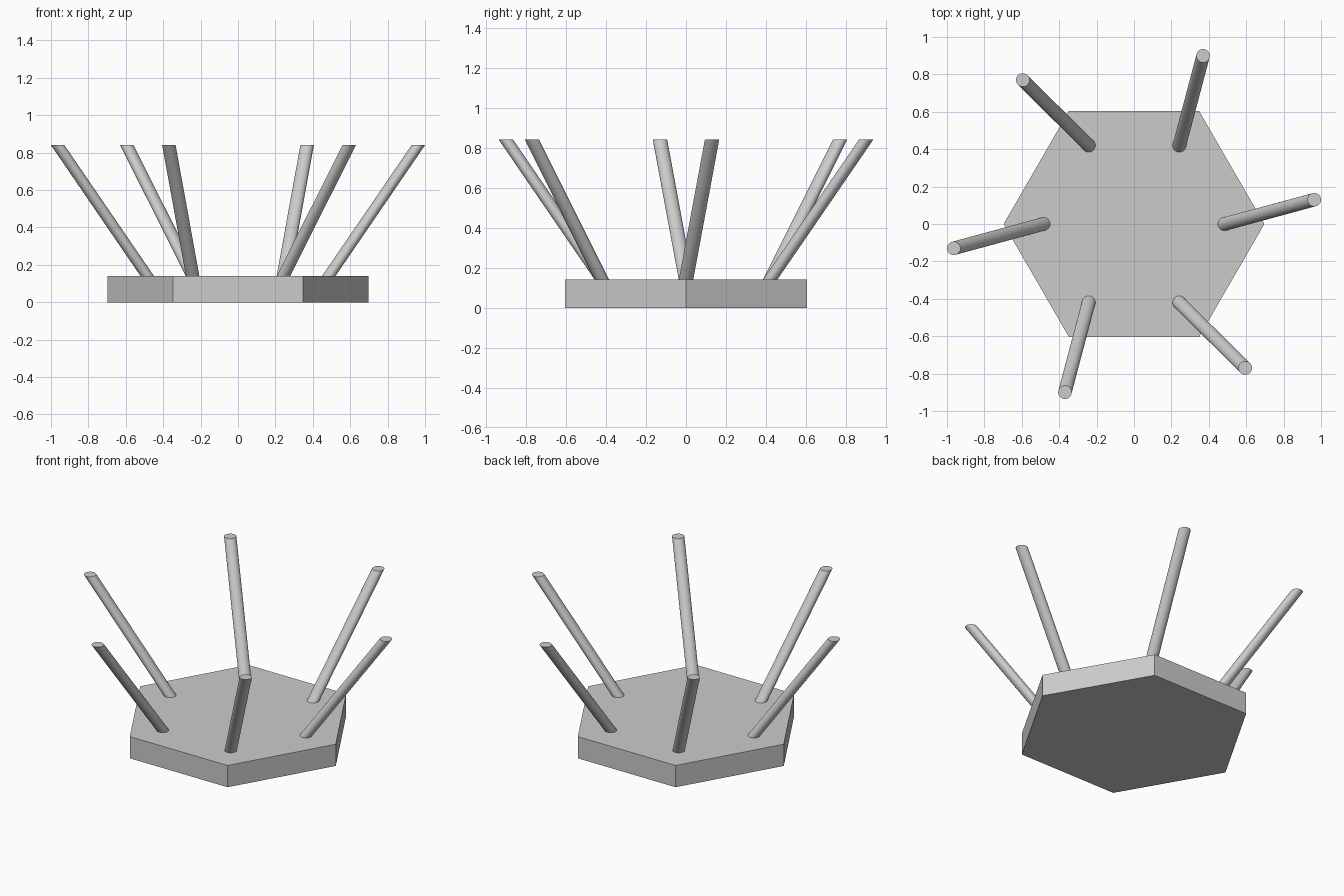
import bpy, bmesh
from math import radians
from mathutils import Matrix, Vector

if "Cube" in bpy.data.objects:
    bpy.data.objects.remove(bpy.data.objects["Cube"])

BASE_RADIUS, BASE_HEIGHT, TOTAL_HEIGHT = 0.697, 0.14, 0.84
ROD_RADIUS = 0.036
ROD_FOOT = Vector((0.485, 0, BASE_HEIGHT))
ROD_TIP = Vector((0.964, 0.13, TOTAL_HEIGHT))

grey = bpy.data.materials.new("light_grey")
grey.use_nodes = True
grey.diffuse_color = (0.6, 0.6, 0.6, 1)
grey.node_tree.nodes["Principled BSDF"].inputs["Base Color"].default_value = (0.6, 0.6, 0.6, 1)


def prism(name, sides, radius, foot, tip, smooth=False):
    """Prism with level ends, sheared so its axis runs from foot to tip."""
    axis = tip - foot
    bm = bmesh.new()
    bmesh.ops.create_cone(bm, cap_ends=True, segments=sides,
                          radius1=radius, radius2=radius, depth=axis.z)
    bmesh.ops.rotate(bm, verts=bm.verts, matrix=Matrix.Rotation(radians(90), 3, "Z"))
    for v in bm.verts:
        t = v.co.z / axis.z + 0.5
        v.co = Vector((v.co.x, v.co.y, 0)) + foot + axis * t
    mesh = bpy.data.meshes.new(name)
    bm.to_mesh(mesh)
    bm.free()
    mesh.materials.append(grey)
    obj = bpy.data.objects.new(name, mesh)
    bpy.context.collection.objects.link(obj)
    if smooth:
        bpy.ops.object.select_all(action="DESELECT")
        obj.select_set(True)
        bpy.context.view_layer.objects.active = obj
        bpy.ops.object.shade_smooth_by_angle(angle=radians(30))
    return obj


# Hexagonal base plate, corners on the x axis
prism("base_plate", 6, BASE_RADIUS, Vector(), Vector((0, 0, BASE_HEIGHT)))

# Six slanted rods, leaning outward with a slight twist
for i in range(6):
    turn = Matrix.Rotation(radians(60 * i), 3, "Z")
    prism(f"rod_{i + 1}", 32, ROD_RADIUS, turn @ ROD_FOOT, turn @ ROD_TIP, smooth=True)
